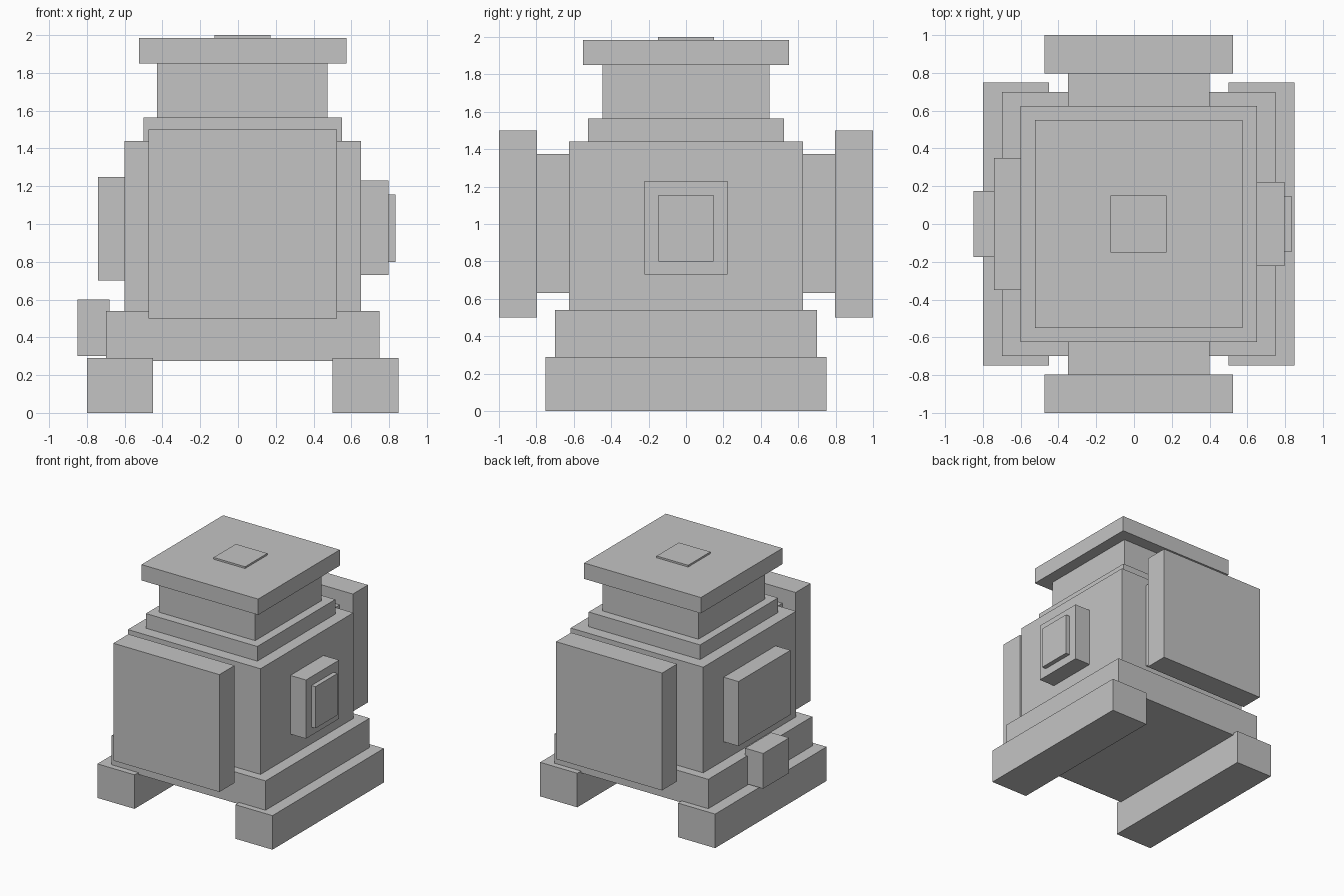
import bpy

cube = bpy.data.objects.get("Cube")
if cube:
    bpy.data.objects.remove(cube, do_unlink=True)

GREY = (0.55, 0.55, 0.55, 1.0)
grey = bpy.data.materials.new("plain grey")
grey.use_nodes = True
grey.diffuse_color = GREY
grey.node_tree.nodes["Principled BSDF"].inputs["Base Color"].default_value = GREY


def block(name, x, y, z):
    """Box spanning the given (low, high) range on each axis."""
    spans = (x, y, z)
    bpy.ops.mesh.primitive_cube_add(size=1, location=[(a + b) / 2 for a, b in spans])
    ob = bpy.context.object
    ob.name = ob.data.name = name
    ob.scale = [b - a for a, b in spans]
    bpy.ops.object.transform_apply(location=False, rotation=False, scale=True)
    ob.data.materials.append(grey)
    return ob


def both(half):
    return (-half, half)


# Feet and base
block("right_foot", (-0.80, -0.45), both(0.75), (0, 0.29))
block("left_foot", (0.50, 0.85), both(0.75), (0, 0.29))
block("base_slab", (-0.70, 0.75), both(0.70), (0.275, 0.54))

# Body with stacked collar, neck and cap
block("body", (-0.60, 0.65), both(0.625), (0.54, 1.44))
block("collar", (-0.50, 0.55), both(0.525), (1.44, 1.565))
block("neck", (-0.43, 0.475), both(0.447), (1.565, 1.85))
block("cap", (-0.525, 0.575), both(0.55), (1.85, 1.985))
block("cap_badge", (-0.125, 0.172), both(0.15), (1.985, 2.0))

# Front and back flanges on short necks
for side, s in (("front", -1), ("back", 1)):
    block(side + "_flange_neck", (-0.35, 0.40), sorted((s * 0.625, s * 0.797)), (0.63, 1.375))
    block(side + "_flange", (-0.475, 0.525), sorted((s * 0.797, s * 1.0)), (0.50, 1.50))

# Left side panel with raised plate
block("left_panel", (0.65, 0.797), both(0.223), (0.73, 1.23))
block("left_panel_plate", (0.797, 0.835), both(0.148), (0.80, 1.155))

# Right side panel and the box below it
block("right_panel", (-0.74, -0.60), both(0.35), (0.70, 1.25))
block("right_box", (-0.85, -0.68), both(0.175), (0.30, 0.60))
